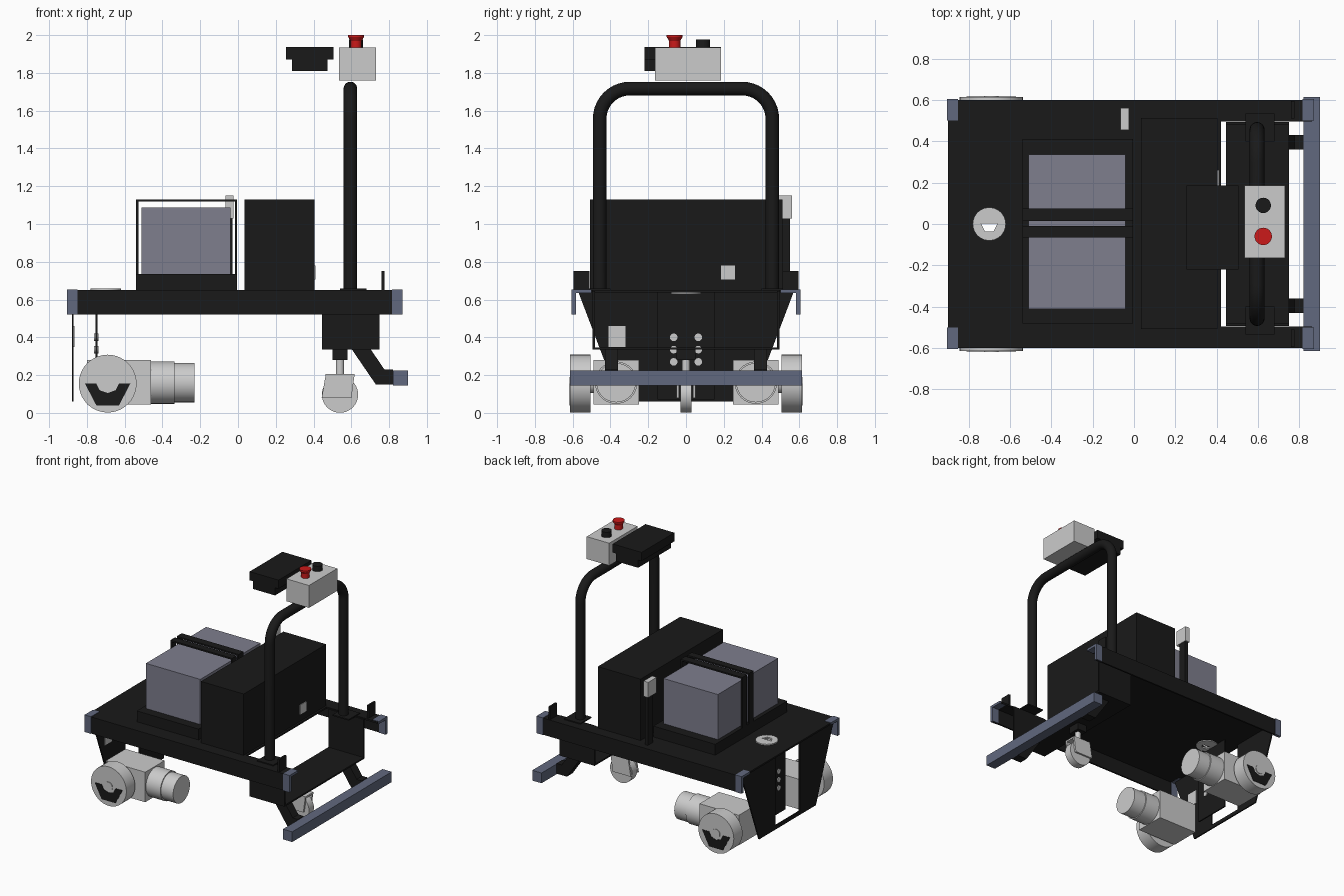
import bpy, bmesh, math
from mathutils import Vector, Matrix

if "Cube" in bpy.data.objects:
    bpy.data.objects.remove(bpy.data.objects["Cube"])


def material(name, r, g, b):
    m = bpy.data.materials.new(name)
    m.diffuse_color = (r, g, b, 1)
    m.use_nodes = True
    m.node_tree.nodes["Principled BSDF"].inputs["Base Color"].default_value = m.diffuse_color
    return m


BLACK = material("black", 0.01, 0.01, 0.01)
BLUE = material("slate", 0.12, 0.14, 0.21)
CELL = material("battery", 0.21, 0.21, 0.27)
RED = material("red", 0.6, 0.01, 0.01)


def finish(name, bm, mat, smooth=False):
    bmesh.ops.recalc_face_normals(bm, faces=bm.faces)
    me = bpy.data.meshes.new(name)
    bm.to_mesh(me)
    bm.free()
    ob = bpy.data.objects.new(name, me)
    bpy.context.collection.objects.link(ob)
    if mat:
        me.materials.append(mat)
    if smooth:
        bpy.ops.object.select_all(action='DESELECT')
        ob.select_set(True)
        bpy.context.view_layer.objects.active = ob
        bpy.ops.object.shade_smooth_by_angle(angle=math.radians(35))
    return ob


def box(name, x, y, z, mat=None):
    bm = bmesh.new()
    bmesh.ops.create_cube(bm, size=1)
    for v in bm.verts:
        v.co = Vector([(r[0] + r[1]) / 2 + c * abs(r[1] - r[0]) for r, c in zip((x, y, z), v.co)])
    return finish(name, bm, mat)


def cyl(name, axis, centre, r, a, b, mat=None, r2=None):
    """Cylinder along an axis from a to b; centre holds the other two coordinates in order."""
    bm = bmesh.new()
    bmesh.ops.create_cone(bm, cap_ends=True, segments=40, radius1=r,
                          radius2=r if r2 is None else r2, depth=abs(b - a))
    for v in bm.verts:
        p, q, t = v.co.x + centre[0], v.co.y + centre[1], v.co.z + (a + b) / 2
        v.co = {'X': (t, p, q), 'Y': (p, t, q), 'Z': (p, q, t)}[axis]
    return finish(name, bm, mat, True)


def prism(name, axis, pts, a, b, mat=None):
    """Outline extruded along an axis from a to b."""
    put = {'X': lambda p, t: (t, p[0], p[1]), 'Y': lambda p, t: (p[0], t, p[1]),
           'Z': lambda p, t: (p[0], p[1], t)}[axis]
    bm = bmesh.new()
    f = bm.faces.new([bm.verts.new(put(p, a)) for p in pts])
    g = bmesh.ops.extrude_face_region(bm, geom=[f])
    d = Vector(put((0, 0), b - a))
    bmesh.ops.translate(bm, vec=d, verts=[v for v in g['geom'] if isinstance(v, bmesh.types.BMVert)])
    return finish(name, bm, mat)


# Deck plate with two front arms, and the round port let into it
deck = prism("deck", 'Z', [(-.9, -.6), (.86, -.6), (.86, -.495), (.42, -.495),
                           (.42, .495), (.86, .495), (.86, .6), (-.9, .6)], .637, .65, BLACK)
port = cyl("deck_port", 'Z', (-.7, 0), .08, .63, .659)
cutter = prism("port_cutter", 'Z', [(-.74, .002), (-.66, .002), (-.68, -.036), (-.72, -.036)], .5, .8)
cutter.hide_render = True
cutter.hide_set(True)
for ob in (deck, port):
    mod = ob.modifiers.new("port_hole", 'BOOLEAN')
    mod.object = cutter
    mod.operation = 'DIFFERENCE'
    mod.solver = 'EXACT'

# Rear panel with cut-out, tab plate and bolts behind it
prism("rear_panel", 'X', [(-.57, .64), (-.35, .06), (.35, .06), (.57, .64), (.15, .64),
                          (.15, .09), (-.15, .09), (-.15, .64)], -.88, -.87, BLACK)
box("rear_tab_plate", (-.755, -.745), (-.15, .15), (.07, .64), BLACK)
box("panel_label", (-.872, -.865), (-.41, -.32), (.35, .46))

for s in (-1, 1):
    side = "left" if s > 0 else "right"

    def n(part):
        return side + "_" + part

    # Deck skirt and corner guards
    box(n("skirt"), (-.9, .86), (s * .587, s * .6), (.52, .65), BLACK)
    for end, x in (("rear", (-.905, -.85)), ("front", (.815, .87))):
        box(n(end + "_guard_top"), x, (s * .5, s * .605), (.635, .654), BLUE)
        box(n(end + "_guard_side"), x, (s * .582, s * .605), (.52, .654), BLUE)
    box(n("upright_tab"), (.76, .775), (s * .51, s * .595), (.65, .75), BLACK)
    # Drive wheel
    cyl(n("wheel"), 'Y', (-.69, .155), .153, s * .505, s * .613)
    prism(n("wheel_pocket"), 'Y', [(-.69 + x, .155 + z) for x, z in (
        (-.12, 0), (-.06, 0), (-.042, -.035), (0, -.05), (.042, -.035), (.06, 0),
        (.12, 0), (.06, -.115), (-.06, -.115))], s * .60, s * .616, BLACK)
    cyl(n("wheel_cap"), 'Y', (-.69, .155), .035, s * .6, s * .618)
    # Gearbox and motor
    box(n("gearbox"), (-.8, -.46), (s * .25, s * .49), (.045, .28))
    cyl(n("axle"), 'Y', (-.69, .155), .05, s * .48, s * .51)
    cyl(n("motor"), 'X', (s * .37, .16), .112, -.46, -.335)
    cyl(n("motor_end"), 'X', (s * .37, .16), .104, -.335, -.23)
    # Front cradle side, strut and handle foot
    box(n("cradle_side"), (.445, .75), (s * .482, s * .494), (.335, .645), BLACK)
    prism(n("strut"), 'Y', [(.6, .34), (.7, .34), (.775, .23), (.82, .23), (.82, .15), (.73, .15)],
          s * .36, s * .43, BLACK)
    box(n("handle_foot"), (.54, .68), (s * .4, s * .535), (.648, .658), BLACK)
    for z in (.27, .335, .4):
        cyl(n("tab_bolt"), 'X', (s * .065, z), .02, -.762, -.738)

# Front cradle floor and bumper bar
box("cradle_floor", (.445, .75), (-.494, .494), (.335, .347), BLACK)
box("bumper_bar", (.82, .9), (-.615, .615), (.145, .225), BLUE)

# Caster
box("caster_mount", (.5, .58), (-.05, .05), (.28, .34), BLACK)
cyl("caster_stem", 'Z', (.54, 0), .022, .19, .29)
cyl("caster_wheel", 'Y', (.54, .097), .096, -.03, .03)
fork = [(.464, .2), (.617, .2), (.6, .08), (.443, .08)]
for s in (-1, 1):
    prism("caster_fork", 'Y', fork, s * .036, s * .05)
box("caster_crown", (.464, .617), (-.05, .05), (.193, .207))

# Battery, tray and strap hoop
box("battery_tray", (-.54, -.005), (-.48, .41), (.648, .735), BLACK)
box("battery", (-.51, -.04), (-.41, .335), (.73, 1.088), CELL)
for y in ((-.065, -.01), (.015, .075)):
    box("strap_top", (-.54, -.005), y, (1.118, 1.13), BLACK)
    box("strap_rear", (-.54, -.528), y, (.73, 1.13), BLACK)
    box("strap_front", (-.017, -.005), y, (.73, 1.13), BLACK)

# Electronics cabinet, label and switch on its post
box("cabinet", (.035, .405), (-.508, .512), (.648, 1.13), BLACK)
box("cabinet_label", (.4, .41), (.185, .26), (.705, .78))
box("switch_post", (-.055, -.03), (.485, .55), (.648, 1.08), BLACK)
box("switch", (-.065, -.025), (.455, .56), (1.03, 1.15))

# Tubular handle
R, Y, T = .16, .457, 1.717
arc = [(Y - R + R * math.cos(a), T - R + R * math.sin(a))
       for a in [i * math.pi / 20 for i in range(11)]]
path = [(Y, .65)] + arc + [(-y, z) for y, z in reversed(arc)] + [(-Y, .65)]
bm = bmesh.new()
rings = []
for i, (y, z) in enumerate(path):
    p, q = path[max(i - 1, 0)], path[min(i + 1, len(path) - 1)]
    d = Vector((0, q[0] - p[0], q[1] - p[1])).normalized()
    if z == .65:
        d = Vector((0, 0, 1 if i == 0 else -1))
    side = d.cross(Vector((1, 0, 0)))
    rings.append([bm.verts.new(Vector((.595, y, z)) + .036 * (Vector((math.cos(t), 0, 0)) + side * math.sin(t)))
                  for t in [k * math.tau / 24 for k in range(24)]])
for a, b in zip(rings, rings[1:]):
    for k in range(24):
        bm.faces.new((a[k], a[(k + 1) % 24], b[(k + 1) % 24], b[k]))
bm.faces.new(rings[0])
bm.faces.new(rings[-1])
finish("handle", bm, BLACK, True)

# Control box with stop button and knob
box("control_box", (.535, .73), (-.165, .185), (1.76, 1.935))
cyl("stop_button_stem", 'Z', (.625, -.06), .03, 1.93, 1.975, RED)
cyl("stop_button_flare", 'Z', (.625, -.06), .03, 1.97, 1.99, RED, .042)
cyl("stop_button_cap", 'Z', (.625, -.06), .042, 1.99, 2.0, RED)
cyl("selector_knob", 'Z', (.625, .09), .037, 1.93, 1.977, BLACK)

# Display unit
box("display_top", (.255, .505), (-.22, .185), (1.87, 1.938), BLACK)
box("display_base", (.285, .475), (-.22, .185), (1.81, 1.875), BLACK)
